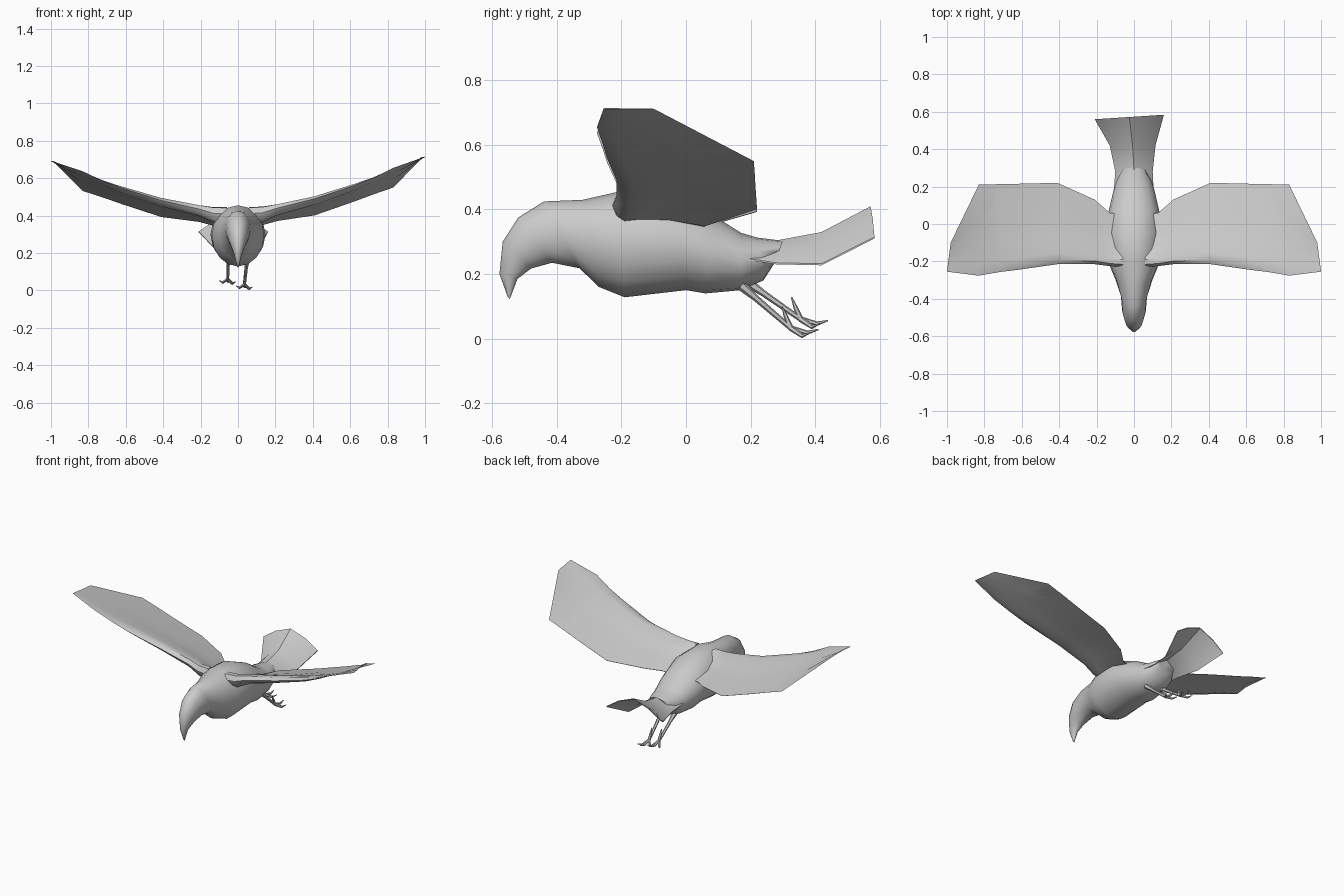
import bpy, bmesh, math
from mathutils import Vector

if "Cube" in bpy.data.objects:
    bpy.data.objects.remove(bpy.data.objects["Cube"])

grey = bpy.data.materials.new("plain grey")
grey.diffuse_color = (0.6, 0.6, 0.6, 1)
grey.use_nodes = True
grey.node_tree.nodes["Principled BSDF"].inputs["Base Color"].default_value = grey.diffuse_color


def finish(name, bm, angle=50):
    bmesh.ops.remove_doubles(bm, verts=bm.verts, dist=0.0005)
    bmesh.ops.recalc_face_normals(bm, faces=bm.faces)
    mesh = bpy.data.meshes.new(name)
    bm.to_mesh(mesh)
    bm.free()
    mesh.materials.append(grey)
    ob = bpy.data.objects.new(name, mesh)
    bpy.context.collection.objects.link(ob)
    bpy.ops.object.select_all(action='DESELECT')
    ob.select_set(True)
    bpy.context.view_layer.objects.active = ob
    bpy.ops.object.shade_smooth_by_angle(angle=math.radians(angle))
    return ob


def loft(bm, rings, closed=True, caps=True):
    rows = [[bm.verts.new(p) for p in r] for r in rings]
    n = len(rows[0])
    for a, b in zip(rows, rows[1:]):
        for i in range(n if closed else n - 1):
            j = (i + 1) % n
            bm.faces.new((a[i], a[j], b[j], b[i]))
    if closed and caps:
        bm.faces.new(rows[0])
        bm.faces.new(rows[-1])


# body and hooked head: top (y, z), bottom (y, z), half width
BODY = [
    ((-.552, .128), (-.546, .122), .004),
    ((-.578, .20), (-.522, .185), .02),
    ((-.568, .30), (-.48, .217), .045),
    ((-.52, .375), (-.415, .235), .063),
    ((-.44, .425), (-.33, .218), .07),
    ((-.32, .430), (-.27, .16), .10),
    ((-.21, .455), (-.19, .128), .14),
    ((-.06, .445), (0, .15), .147),
    ((.08, .385), (.06, .14), .135),
    ((.17, .328), (.17, .15), .112),
    ((.22, .313), (.24, .18), .095),
    ((.30, .303), (.275, .235), .06),
]
rings = []
for (ty, tz), (by, bz), w in BODY:
    ring = []
    for k in range(16):
        a = math.tau * k / 16
        s = (1 + math.cos(a)) / 2
        ring.append((w * math.sin(a), by + (ty - by) * s, bz + (tz - bz) * s))
    rings.append(ring)
bm = bmesh.new()
loft(bm, rings)
finish("body", bm)

# arched tail fan: y, middle height, edge height, left x, right x
TAIL = [(.18, .318, .25, -.108, .105), (.28, .304, .235, -.10, .10),
        (.42, .33, .232, -.13, .115), (.572, .41, .315, -.21, .16)]
top = []
for y, zm, ze, xl, xr in TAIL:
    row = []
    for f in (-1, -.55, 0, .55, 1):
        x = (xl + xr) / 2 + f * (xr - xl) / 2
        skew = .012 * f if y > .5 else 0
        row.append((x, y + skew, zm + (ze - zm) * abs(f) ** 1.5))
    top.append(row)
bm = bmesh.new()
loft(bm, [r + [(x, y, z - .005) for x, y, z in reversed(r)] for r in top])
finish("tail", bm, 40)

# wings: x, leading (y, z), trailing (y, z), arm thickness
WING = [
    (.06, (-.23, .41), (.05, .345), .045),
    (.13, (-.225, .415), (.06, .35), .042),
    (.21, (-.215, .44), (.13, .372), .030),
    (.41, (-.215, .49), (.22, .402), .022),
    (.62, (-.245, .56), (.215, .475), .016),
    (.72, (-.257, .60), (.213, .512), .009),
    (.83, (-.276, .655), (.21, .55), .003),
    (1.0, (-.255, .713), (-.10, .712), .002),
]
for name, side, lift in (("right_wing", 1, 0), ("left_wing", -1, -.022)):
    rings = []
    for x, (ly, lz), (ty, tz), t in WING:
        ring = []
        for f, h in ((0, 0), (.05, .8), (.14, 1), (.32, .45), (.6, .15), (1, .03),
                     (1, -.03), (.6, -.2), (.3, -.6), (.12, -1), (.04, -.7)):
            px = x - (.02 * f if x > .95 else 0)
            ring.append((side * px, ly + (ty - ly) * f, lz + (tz - lz) * f + h * t + lift * x))
        rings.append(ring)
    bm = bmesh.new()
    loft(bm, rings)
    finish(name, bm, 40)


def limb(bm, points, radii):
    pts = [Vector(p) for p in points]
    rings = []
    for i, p in enumerate(pts):
        d = (pts[min(i + 1, len(pts) - 1)] - pts[max(i - 1, 0)]).normalized()
        u = d.cross(Vector((1, 0, 0.1))).normalized()
        v = d.cross(u)
        rings.append([p + radii[i] * (u * math.cos(math.tau * k / 6) + v * math.sin(math.tau * k / 6))
                      for k in range(6)])
    loft(bm, rings)


# trailing legs with three front toes and one hind toe
for name, hip, ankle in (("left_leg", (-.052, .19, .175), (-.055, .355, .06)),
                         ("right_leg", (.048, .17, .165), (.035, .325, .032))):
    bm = bmesh.new()
    h, a = Vector(hip), Vector(ankle)
    limb(bm, [h, h.lerp(a, .3), a], [.016, .010, .008])
    for dx, dy, dz in ((-.045, .055, -.012), (.003, .085, -.008), (.042, .06, -.018)):
        limb(bm, [a, a + Vector((dx * .6, dy * .6, dz - .006)), a + Vector((dx, dy, dz + .004))],
             [.009, .007, .002])
    limb(bm, [a, a + Vector((0, -.015, .035)), a + Vector((0, -.028, .068))], [.009, .007, .002])
    finish(name, bm)
